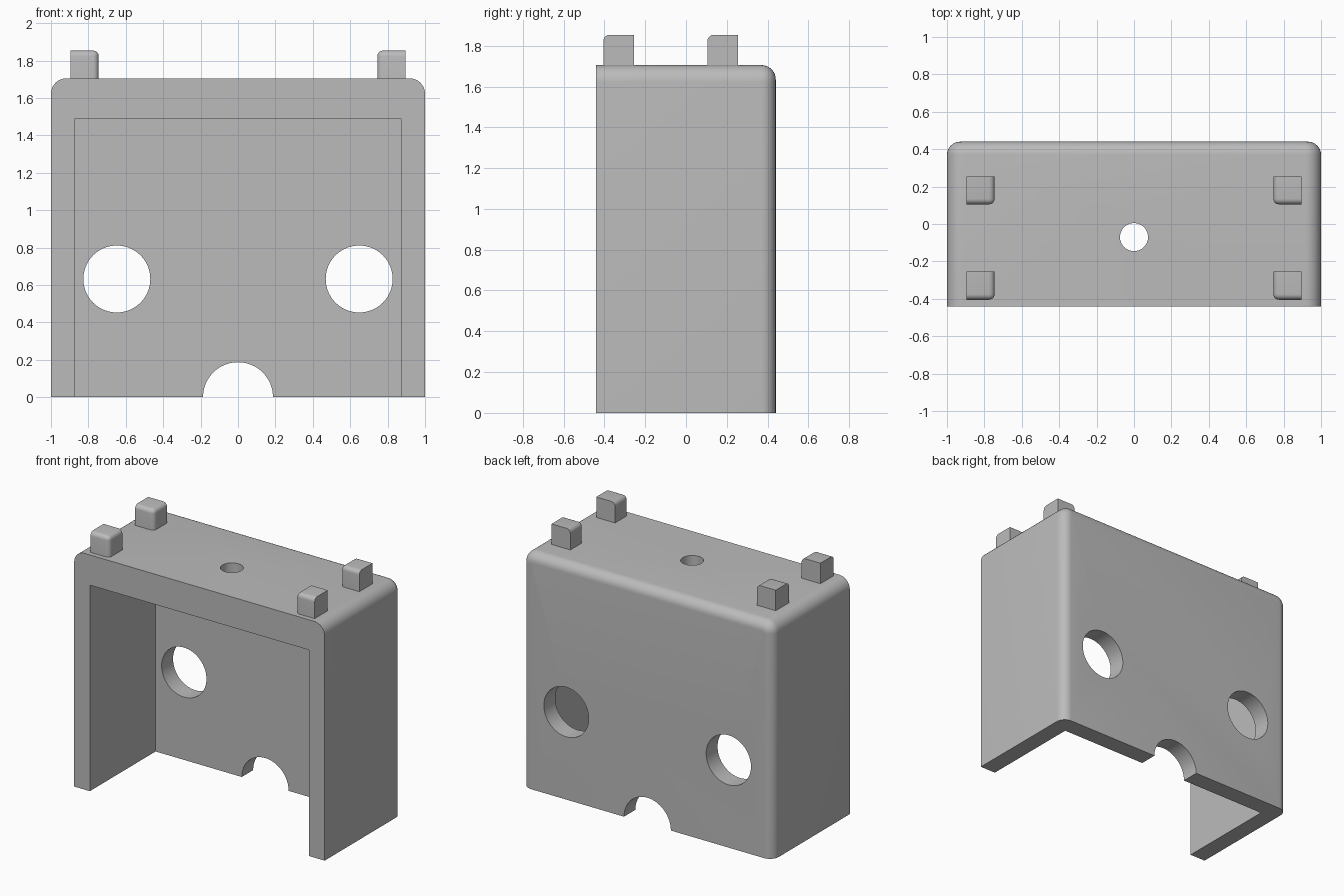
import bpy, bmesh, math

cube = bpy.data.objects.get("Cube")
if cube:
    bpy.data.objects.remove(cube, do_unlink=True)

grey = bpy.data.materials.new("plain grey")
grey.use_nodes = True
colour = (0.5, 0.5, 0.5, 1)
grey.diffuse_color = colour
grey.node_tree.nodes["Principled BSDF"].inputs["Base Color"].default_value = colour

W, D, H = 1.0, 0.44, 1.705      # half width, half depth, height
WALL = 0.13


def add_object(name, bm):
    mesh = bpy.data.meshes.new(name)
    bm.to_mesh(mesh)
    bm.free()
    mesh.materials.append(grey)
    obj = bpy.data.objects.new(name, mesh)
    bpy.context.collection.objects.link(obj)
    return obj


def box_mesh(lo, hi):
    bm = bmesh.new()
    bmesh.ops.create_cube(bm, size=1)
    for v in bm.verts:
        v.co = [(a + b) / 2 + c * (b - a) for a, b, c in zip(lo, hi, v.co)]
    return bm


def round_edges(bm, test, radius, segments=8):
    edges = [e for e in bm.edges if test(e.verts[0].co, e.verts[1].co)]
    bmesh.ops.bevel(bm, geom=edges, offset=radius, segments=segments,
                    profile=0.5, affect='EDGES', clamp_overlap=False)


def activate(obj):
    bpy.ops.object.select_all(action='DESELECT')
    obj.select_set(True)
    bpy.context.view_layer.objects.active = obj


def cut(obj, cutter):
    mod = obj.modifiers.new("cut", 'BOOLEAN')
    mod.operation, mod.solver, mod.object = 'DIFFERENCE', 'EXACT', cutter
    activate(obj)
    bpy.ops.object.modifier_apply(modifier=mod.name)
    bpy.data.objects.remove(cutter, do_unlink=True)


def drill(obj, location, radius, depth, tilt):
    bm = bmesh.new()
    bmesh.ops.create_cone(bm, cap_ends=True, segments=64, radius1=radius,
                          radius2=radius, depth=depth)
    hole = add_object("hole_cutter", bm)
    hole.location, hole.rotation_euler.x = location, tilt
    hole.hide_render = True
    bpy.context.view_layer.update()
    cut(obj, hole)


def near(a, b):
    return abs(a - b) < 1e-4


# Housing: rounded top sides, then the rim of the back
bm = box_mesh((-W, -D, 0), (W, D, H))
round_edges(bm, lambda a, b: near(a.z, H) and near(b.z, H) and near(a.x, b.x), 0.083)
round_edges(bm, lambda a, b: near(a.y, D) and near(b.y, D) and a.z + b.z > 0.01, 0.07)
housing = add_object("housing", bm)

# Hollow, open at the front and the bottom
hollow = add_object("hollow_cutter", box_mesh((-0.875, -1, -0.5), (0.875, D - WALL, 1.487)))
hollow.hide_render = True
cut(housing, hollow)

# Round openings in the back wall, bottom arch and top hole
for x, z, radius in ((-0.648, 0.632, 0.179), (0.648, 0.632, 0.179), (0, 0, 0.187)):
    drill(housing, (x, D - WALL / 2, z), radius, 0.4, math.pi / 2)
drill(housing, (0, -0.07, 1.6), 0.075, 0.6, 0)
activate(housing)
bpy.ops.object.shade_smooth_by_angle(angle=math.radians(35))

# Pegs on the top, rounded towards the middle and the front
for side, side_name in ((-1, "right"), (1, "left")):
    for y, end_name in ((-0.405, "front"), (0.105, "back")):
        xs = sorted((side * 0.745, side * 0.895))
        bm = box_mesh((xs[0], y, H - 0.05), (xs[1], y + 0.15, 1.853))
        inner, top = side * 0.745, 1.853

        def rounded(a, b):
            faces = [near(a.x, inner) and near(b.x, inner),
                     near(a.y, y) and near(b.y, y),
                     near(a.z, top) and near(b.z, top)]
            return sum(faces) == 2
        round_edges(bm, rounded, 0.03, 5)
        peg = add_object(f"{end_name}_{side_name}_peg", bm)
        activate(peg)
        bpy.ops.object.shade_smooth_by_angle(angle=math.radians(35))
